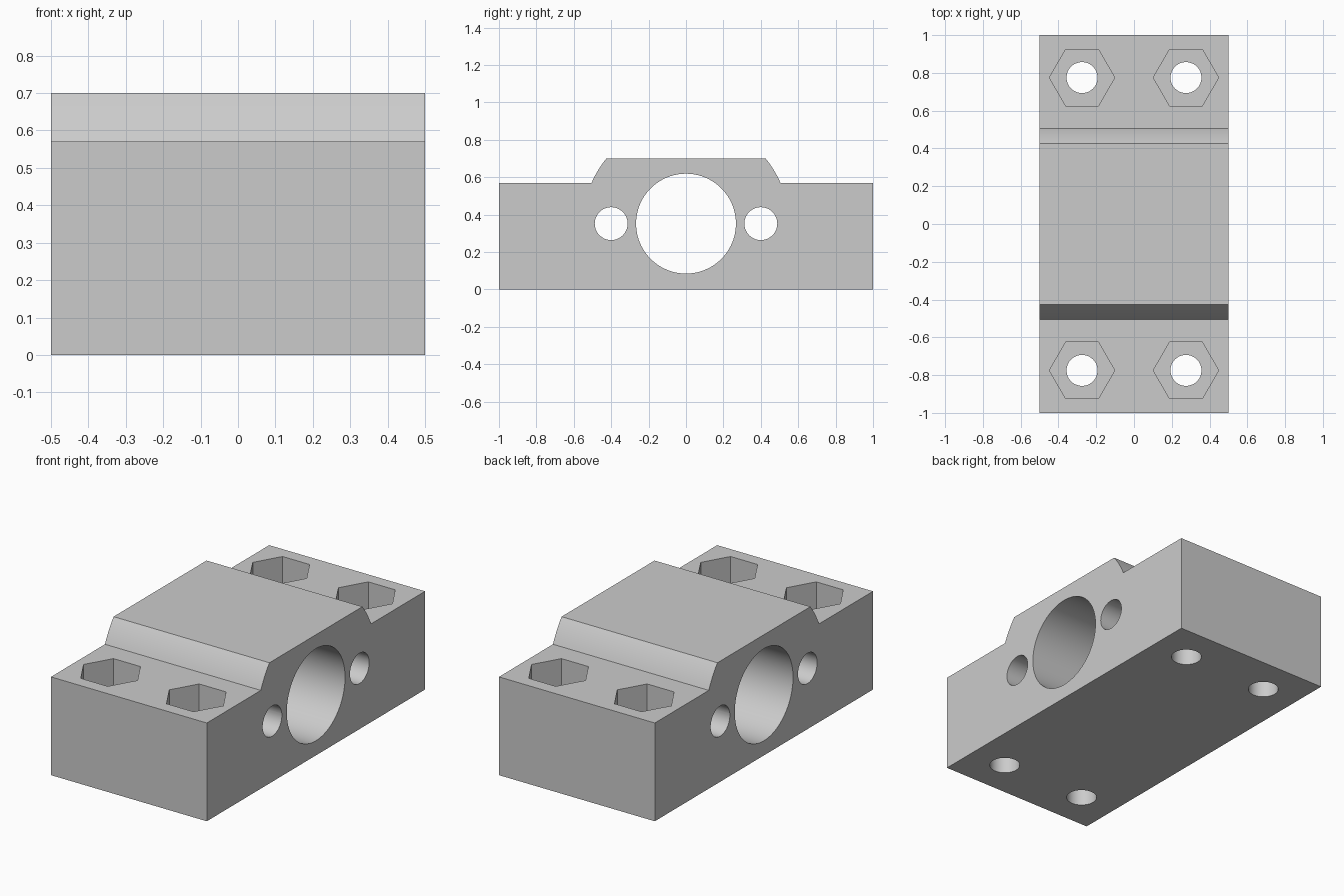
import bpy
import math

if "Cube" in bpy.data.objects:
    bpy.data.objects.remove(bpy.data.objects["Cube"], do_unlink=True)

HALF_WIDTH, HALF_LENGTH = 0.5, 1.0
BASE_TOP, CROWN_TOP = 0.57, 0.70
BORE_Z, SHOULDER_R = 0.352, 0.55
POCKET_DEPTH = 0.2

grey = bpy.data.materials.new("light grey")
grey.use_nodes = True
grey.diffuse_color = (0.6, 0.6, 0.6, 1)
grey.node_tree.nodes["Principled BSDF"].inputs["Base Color"].default_value = grey.diffuse_color


def prism(name, section):
    """Extrude a (y, z) section across the width."""
    n = len(section)
    verts = [(x, y, z) for x in (-HALF_WIDTH, HALF_WIDTH) for y, z in section]
    faces = [tuple(reversed(range(n))), tuple(range(n, 2 * n))]
    faces += [(i, (i + 1) % n, n + (i + 1) % n, n + i) for i in range(n)]
    mesh = bpy.data.meshes.new(name)
    mesh.from_pydata(verts, [], faces)
    obj = bpy.data.objects.new(name, mesh)
    bpy.context.collection.objects.link(obj)
    mesh.materials.append(grey)
    return obj


def drill(body, sides, radius, depth, location, rotation=(0, 0, 0)):
    """Cut a round or polygonal hole out of the body."""
    bpy.ops.mesh.primitive_cylinder_add(vertices=sides, radius=radius, depth=depth,
                                        location=location, rotation=rotation)
    cutter = bpy.context.object
    cutter.name = "hole_cutter"
    cutter.hide_render = True
    cutter.data.materials.append(grey)
    mod = body.modifiers.new("hole", 'BOOLEAN')
    mod.operation, mod.solver, mod.object = 'DIFFERENCE', 'EXACT', cutter
    bpy.context.view_layer.objects.active = body
    bpy.ops.object.modifier_apply(modifier=mod.name)
    bpy.data.objects.remove(cutter, do_unlink=True)


# Block outline: flat flanges and a crown with rounded shoulders
low = math.asin((BASE_TOP - BORE_Z) / SHOULDER_R)
high = math.asin((CROWN_TOP - BORE_Z) / SHOULDER_R)
angles = [low + (high - low) * i / 8 for i in range(9)]
shoulder = [(SHOULDER_R * math.cos(a), BORE_Z + SHOULDER_R * math.sin(a)) for a in angles]
right_half = [(HALF_LENGTH, 0), (HALF_LENGTH, BASE_TOP)] + shoulder
block = prism("bearing_block", right_half + [(-y, z) for y, z in reversed(right_half)])

# Bearing bore and the two smaller side bores
sideways = (0, math.pi / 2, 0)
for y, radius, sides in ((0, 0.267, 96), (-0.4, 0.088, 48), (0.4, 0.088, 48)):
    drill(block, sides, radius, 1.4, (0, y, BORE_Z), sideways)

# Bolt holes with hexagonal nut pockets in the flanges
for x in (-0.275, 0.275):
    for y in (-0.775, 0.775):
        drill(block, 48, 0.082, 2, (x, y, 0.3), (0, 0, 0))
        drill(block, 6, 0.173, 2 * POCKET_DEPTH, (x, y, BASE_TOP), (0, 0, math.pi / 6))

# Smooth curved walls, keep hard edges
bpy.ops.object.select_all(action='DESELECT')
block.select_set(True)
bpy.context.view_layer.objects.active = block
bpy.ops.object.shade_smooth_by_angle(angle=math.radians(25))
